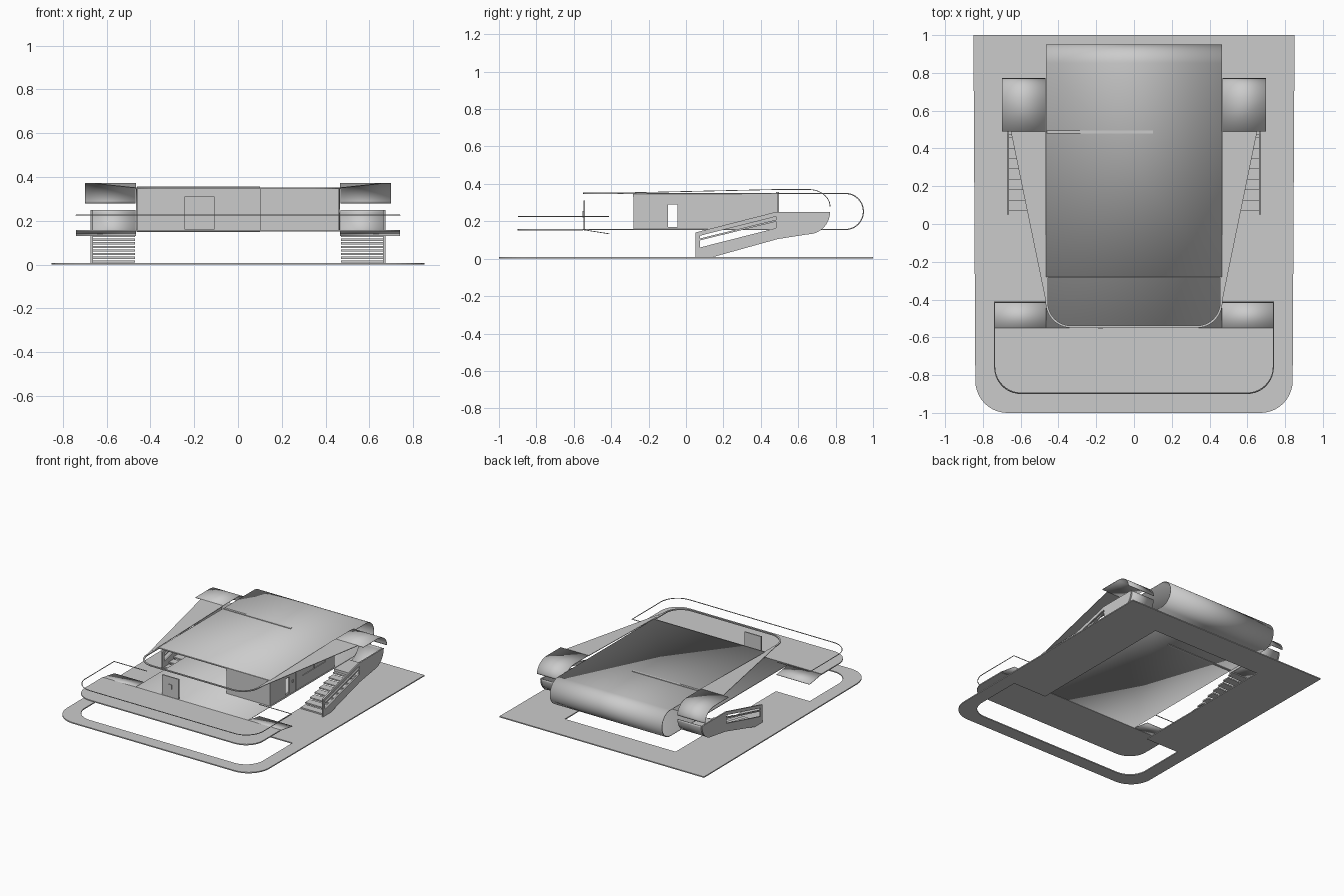
import bpy, bmesh, math
from mathutils import Vector
from math import sin, cos, pi

if "Cube" in bpy.data.objects:
    bpy.data.objects.remove(bpy.data.objects["Cube"])


def finish(name, bm):
    bmesh.ops.recalc_face_normals(bm, faces=bm.faces)
    me = bpy.data.meshes.new(name)
    bm.to_mesh(me)
    bm.free()
    ob = bpy.data.objects.new(name, me)
    bpy.context.collection.objects.link(ob)
    return ob


def plate(name, loops, lo, hi, axis='z'):
    """Extruded outline (first loop) with holes (other loops)."""
    def place(a, b):
        return {'z': (a, b, lo), 'x': (lo, a, b), 'y': (a, lo, b)}[axis]
    bm = bmesh.new()
    for loop in loops:
        vs = [bm.verts.new(place(*p)) for p in loop]
        for i, v in enumerate(vs):
            bm.edges.new((v, vs[(i + 1) % len(vs)]))
    bmesh.ops.triangle_fill(bm, edges=bm.edges[:], use_beauty=True)
    ext = bmesh.ops.extrude_face_region(bm, geom=bm.faces[:])
    d = {'z': (0, 0, hi - lo), 'x': (hi - lo, 0, 0), 'y': (0, hi - lo, 0)}[axis]
    bmesh.ops.translate(bm, vec=d, verts=[g for g in ext['geom'] if isinstance(g, bmesh.types.BMVert)])
    return finish(name, bm)


def box(name, x0, x1, y0, y1, z0, z1):
    return plate(name, [rect(x0, x1, y0, y1)], z0, z1)


def rect(a0, a1, b0, b1):
    return [(a0, b0), (a1, b0), (a1, b1), (a0, b1)]


def arc(cx, cy, rx, ry, a0, a1, n=10):
    return [(cx + rx * cos(a0 + (a1 - a0) * i / n), cy + ry * sin(a0 + (a1 - a0) * i / n))
            for i in range(n + 1)]


def round_front(w, y0, r):
    """Front edge, left to right, with two rounded corners."""
    return arc(-w + r, y0 + r, r, r, pi, 1.5 * pi) + arc(w - r, y0 + r, r, r, 1.5 * pi, 2 * pi)


def sheet(name, profile, x0, x1, t=0.006):
    """Thin bent sheet: y-z profile swept along x."""
    bm = bmesh.new()
    a = [bm.verts.new((x0, y, z)) for y, z in profile]
    b = [bm.verts.new((x1, y, z)) for y, z in profile]
    for i in range(len(a) - 1):
        bm.faces.new((a[i], a[i + 1], b[i + 1], b[i]))
    ob = finish(name, bm)
    m = ob.modifiers.new('thickness', 'SOLIDIFY')
    m.thickness, m.offset = t, 0
    for p in ob.data.polygons:
        p.use_smooth = True
    ob.data.set_sharp_from_angle(angle=math.radians(35))
    return ob


def tube(name, pts, r):
    cu = bpy.data.curves.new(name, 'CURVE')
    cu.dimensions, cu.bevel_depth, cu.bevel_resolution = '3D', r, 1
    sp = cu.splines.new('POLY')
    sp.points.add(len(pts) - 1)
    for p, q in zip(sp.points, pts):
        p.co = (*q, 1)
    ob = bpy.data.objects.new(name, cu)
    bpy.context.collection.objects.link(ob)
    return ob


def mirrored(ob):
    """Mirror a right-hand part to the left."""
    c = ob.copy()
    c.data = ob.data.copy()
    c.name = 'left_' + ob.name
    c.data.transform(((-1, 0, 0, 0), (0, 1, 0, 0), (0, 0, 1, 0), (0, 0, 0, 1)))
    c.data.flip_normals()
    bpy.context.collection.objects.link(c)


# Ground plate with a sunken opening below the deck and house
ground = round_front(0.84, -1, 0.17) + [(0.85, 1), (-0.85, 1)]
opening = round_front(0.74, -0.9, 0.14) + [(0.74, -0.41), (0.46, -0.41), (0.46, 0.78),
                                         (-0.46, 0.78), (-0.46, -0.41), (-0.74, -0.41)]
plate('ground_plate', [ground, opening], 0, 0.008)

# Terrace deck in front
plate('terrace_deck', [round_front(0.74, -0.9, 0.14) + [(0.74, -0.55), (-0.74, -0.55)]], 0.151, 0.159)

# Floor, curved back and roof as one bent sheet
main = [(-0.55, 0.156)] + arc(0.852, 0.2525, 0.0965, 0.0965, -pi / 2, pi / 2, 24) + [(-0.28, 0.349)]
sheet('floor_back_roof', main, -0.465, 0.465)

# Open roof rim with rounded front corners
outer = round_front(0.468, -0.55, 0.135) + [(0.468, -0.28), (-0.468, -0.28)]
inner = round_front(0.456, -0.538, 0.123) + [(0.456, -0.285), (-0.456, -0.285)]
plate('roof_rim', [outer, inner], 0.346, 0.353)

# Terrace handrail
front = [(x, y, 0.226) for x, y in round_front(0.738, -0.895, 0.14)]
tube('handrail', [(-0.468, -0.415, 0.226), (-0.738, -0.415, 0.226)] + front
     + [(0.738, -0.415, 0.226), (0.468, -0.415, 0.226)], 0.003)

# Sign board standing on the terrace
box('entry_board', -0.245, -0.108, -0.549, -0.54, 0.16, 0.31)
box('board_plaque', -0.19, -0.165, -0.554, -0.549, 0.22, 0.255)

# Room walls: right side with door and window, inner side with door
door = rect(-0.095, -0.045, 0.17, 0.29)
window = rect(0.11, 0.38, 0.24, 0.303)
plate('room_outer_wall', [rect(-0.28, 0.49, 0.158, 0.347), door, window], 0.448, 0.46, 'x')
plate('room_inner_wall', [rect(-0.28, 0.49, 0.158, 0.347), door], 0.1, 0.11, 'x')
box('window_glass', 0.451, 0.455, 0.11, 0.38, 0.24, 0.303)
box('window_mullion', 0.448, 0.462, 0.243, 0.248, 0.24, 0.303)
box('door_handle', 0.46, 0.466, -0.015, -0.005, 0.235, 0.255)
box('room_front_wall', 0.11, 0.448, -0.28, -0.272, 0.158, 0.347)
box('room_front_lintel', 0.1, 0.462, -0.284, -0.28, 0.33, 0.347)
box('corner_post', 0.45, 0.464, 0.025, 0.033, 0.158, 0.347)
box('room_back_wall', 0.11, 0.448, 0.482, 0.49, 0.158, 0.347)

# Cross wall that shows above the roof
box('cross_wall', -0.46, 0.1, 0.48, 0.496, 0.15, 0.356)
box('cross_wall_panel', -0.19, -0.11, 0.474, 0.48, 0.17, 0.3)

# Sloped side flaps behind the terrace
mirrored(sheet('terrace_flap', [(-0.55, 0.155), (-0.41, 0.133)], 0.465, 0.74, 0.004))

# Roof wing: sloped triangle
bm = bmesh.new()
bm.faces.new([bm.verts.new(p) for p in
              ((0.465, -0.42, 0.35), (0.652, 0.49, 0.37), (0.465, 0.49, 0.37))])
wing = finish('roof_wing', bm)
m = wing.modifiers.new('thickness', 'SOLIDIFY')
m.thickness, m.offset = 0.004, 0
mirrored(wing)

# Roof wing curl and landing curl
mirrored(sheet('wing_curl', [(0.49, 0.37)] + arc(0.655, 0.28, 0.115, 0.09, pi / 2, 0, 14), 0.468, 0.698, 0.004))
mirrored(sheet('landing_curl', [(0.49, 0.135)] + arc(0.65, 0.25, 0.117, 0.115, -pi / 2, 0, 14), 0.468, 0.67, 0.005))
mirrored(box('landing', 0.468, 0.665, 0.47, 0.65, 0.138, 0.156))

# Stair parapet with two slanted slots
parapet = ([(0.05, 0), (0.13, 0.005), (0.49, 0.105)]
           + arc(0.65, 0.25, 0.12, 0.12, -pi / 2, 0, 10) + [(0.48, 0.25), (0.05, 0.14)])
slots = [[(0.075, 0.06), (0.48, 0.163), (0.48, 0.198), (0.075, 0.098)],
         [(0.075, 0.108), (0.48, 0.208), (0.48, 0.225), (0.075, 0.123)]]
mirrored(plate('stair_parapet', [parapet] + slots, 0.662, 0.672, 'x'))

# Stair treads
N = 8
for i in range(N):
    y, z = 0.07 + 0.055 * i, 0.016 + 0.0165 * i
    mirrored(box('stair_tread_%d' % (i + 1), 0.47, 0.663, y, y + 0.058, z - 0.006, z + 0.004))
